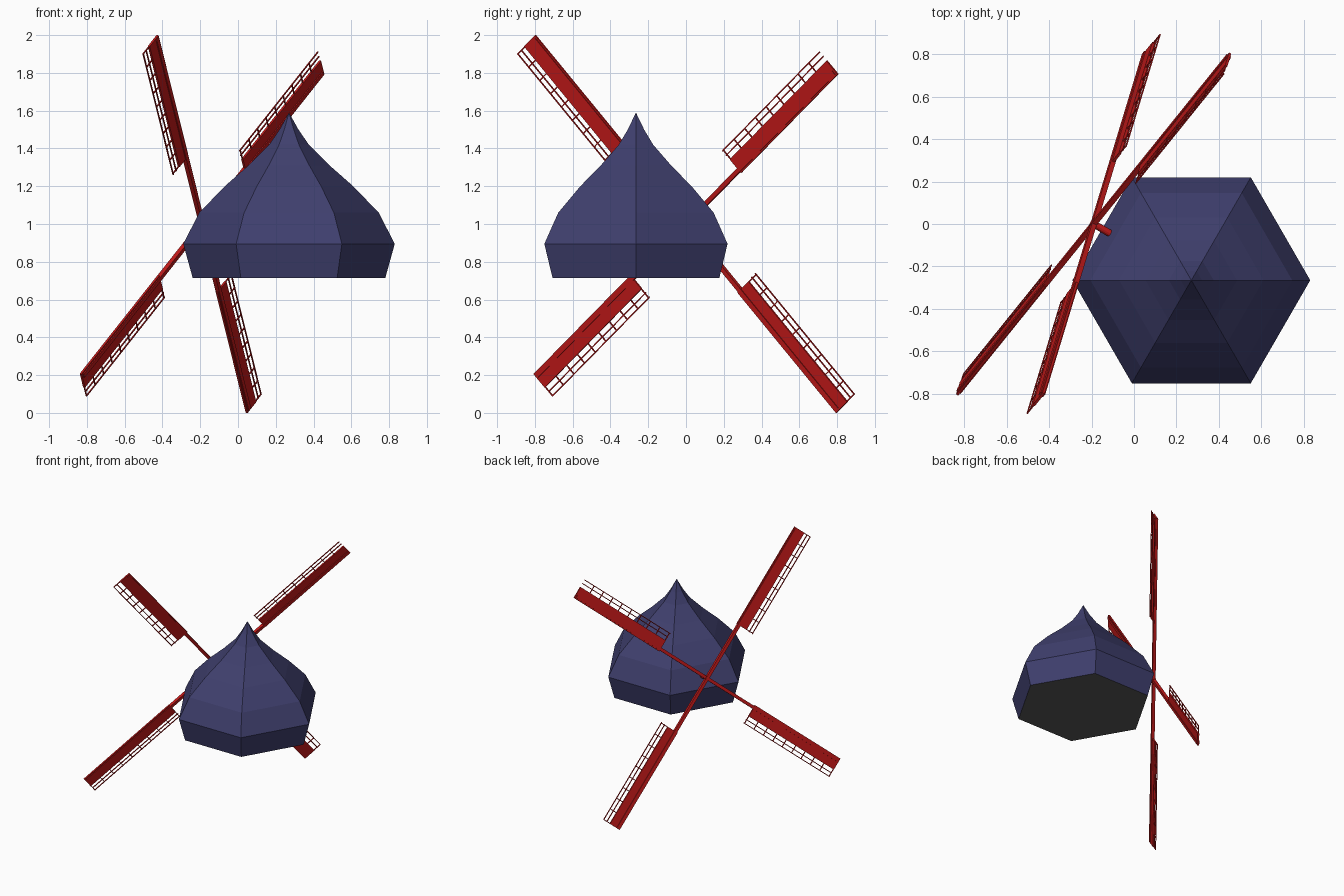
import bpy, bmesh, math
from mathutils import Matrix, Vector

if "Cube" in bpy.data.objects:
    bpy.data.objects.remove(bpy.data.objects["Cube"])


def material(name, rgb):
    m = bpy.data.materials.new(name)
    m.diffuse_color = (*rgb, 1)
    m.use_nodes = True
    m.node_tree.nodes["Principled BSDF"].inputs["Base Color"].default_value = m.diffuse_color
    return m


RED = material("red_paint", (0.55, 0.01, 0.01))
BLUE = material("slate_blue", (0.05, 0.05, 0.155))
GREY = material("underside_grey", (0.1, 0.1, 0.1))


def finish(name, bm, mats):
    bmesh.ops.recalc_face_normals(bm, faces=bm.faces[:])
    me = bpy.data.meshes.new(name)
    bm.to_mesh(me)
    bm.free()
    for m in mats:
        me.materials.append(m)
    ob = bpy.data.objects.new(name, me)
    bpy.context.collection.objects.link(ob)
    return ob


def box(bm, lo, hi):
    lo, hi = Vector(lo), Vector(hi)
    mat = Matrix.Translation((lo + hi) / 2) @ Matrix.Diagonal((*(hi - lo), 1))
    bmesh.ops.create_cube(bm, size=1, matrix=mat)


# Six-sided onion-shaped cap: rings of (radius, height) closed by a point
CX, CY = 0.27, -0.265
profile = [(0.51, 0.715), (0.56, 0.895), (0.475, 1.06), (0.34, 1.2),
           (0.215, 1.31), (0.105, 1.42), (0.05, 1.5)]
bm = bmesh.new()
rings = [[bm.verts.new((CX + r * math.cos(i * math.pi / 3),
                        CY + r * math.sin(i * math.pi / 3), z))
          for i in range(6)] for r, z in profile]
for a, b in zip(rings, rings[1:]):
    for i in range(6):
        j = (i + 1) % 6
        bm.faces.new((a[i], a[j], b[j], b[i]))
tip = bm.verts.new((CX, CY, 1.59))
for i in range(6):
    bm.faces.new((rings[-1][i], rings[-1][(i + 1) % 6], tip))
bm.faces.new(rings[0][::-1]).material_index = 1
finish("cap", bm, [BLUE, GREY])

# Rotor frame: shaft faces out of one cap side and tilts upward
HUB = Vector((-0.19, 0, 1.0))
TILT = math.radians(11)
side = Vector((0.5, math.sqrt(0.75), 0))
out = Vector((-math.sqrt(0.75) * math.cos(TILT), 0.5 * math.cos(TILT), math.sin(TILT)))
up = Vector((math.sqrt(0.75) * math.sin(TILT), -0.5 * math.sin(TILT), math.cos(TILT)))

# Shaft from the rotor into the cap
bm = bmesh.new()
rot = out.to_track_quat('Z', 'Y').to_matrix().to_4x4()
bmesh.ops.create_cone(bm, cap_ends=True, segments=12, radius1=0.017, radius2=0.017,
                      depth=0.13, matrix=Matrix.Translation(HUB - out * 0.05) @ rot)
finish("shaft", bm, [RED])

# Four sails: local x runs along the arm, y towards the lattice side
U0, U1 = 0.46, 1.30
for k in range(4):
    a = math.radians(39.3 + 90 * k)
    u = up * math.cos(a) - side * math.sin(a)
    v = -side * math.cos(a) - up * math.sin(a)
    frame = Matrix((u, v, u.cross(v))).transposed().to_4x4()
    frame.translation = HUB

    # Arm
    bm = bmesh.new()
    box(bm, (0, -0.012, -0.012), (U1 - 0.01, 0.012, 0.012))
    finish(f"sail_arm_{k + 1}", bm, [RED]).matrix_world = frame

    # Solid board
    bm = bmesh.new()
    box(bm, (U0, -0.02, -0.006), (U1, 0.075, 0.006))
    finish(f"sail_board_{k + 1}", bm, [RED]).matrix_world = frame

    # Lattice: long rails and cross bars (one sail lacks its end bar)
    bm = bmesh.new()
    for y in (0.105, 0.136):
        box(bm, (U0 - 0.005, y - 0.003, -0.003), (U1, y + 0.003, 0.003))
    for i in range(10 - (k == 3)):
        x = U0 + (U1 - U0 - 0.006) * i / 9
        box(bm, (x, 0.07, -0.003), (x + 0.006, 0.139, 0.003))
    finish(f"sail_lattice_{k + 1}", bm, [RED]).matrix_world = frame
